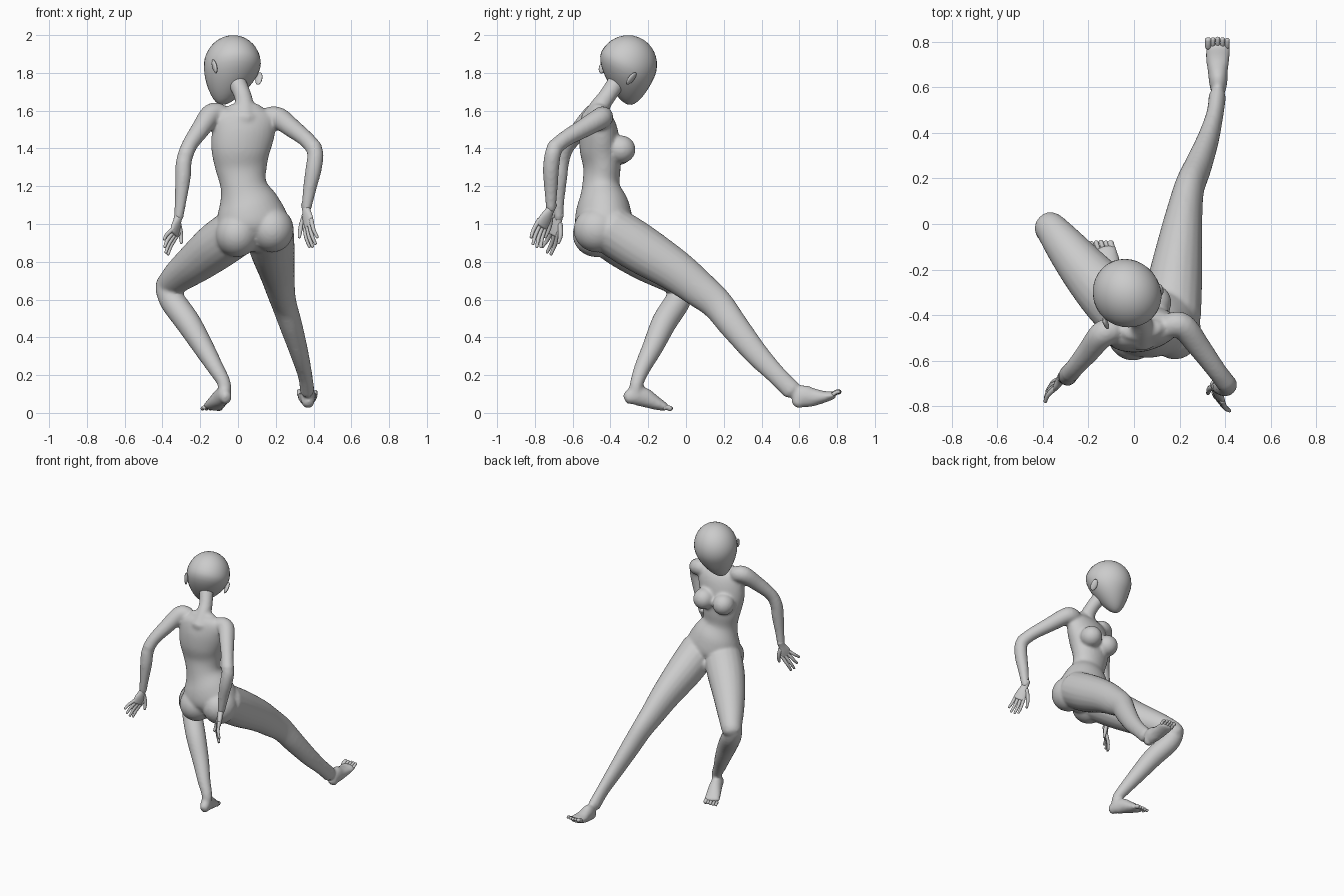
import bpy, bmesh, math
from mathutils import Vector, Matrix


def catmull(p, i, t):
    a, b, c, d = (p[max(0, min(len(p) - 1, i + k))] for k in (-1, 0, 1, 2))
    return [0.5 * (2 * q + (r - o) * t + (2 * o - 5 * q + 4 * r - s) * t * t
                   + (3 * q - o - 3 * r + s) * t ** 3) for o, q, r, s in zip(a, b, c, d)]


def tube(bm, pts, hint=(1, 0, 0), seg=20, sub=5):
    """Smooth loft through (x, y, z, width radius, depth radius) with round ends."""
    pts = [tuple(p) if len(p) == 5 else tuple(p) + (p[3],) for p in pts]
    s = [catmull(pts, i, k / sub) for i in range(len(pts) - 1) for k in range(sub)]
    s.append(list(pts[-1]))
    for end in (0, -1):                      # rounded caps
        c, n = s[end], s[1 if end == 0 else -2]
        d = (Vector(c[:3]) - Vector(n[:3])).normalized() * min(c[3], c[4]) * 0.7
        caps = [list(Vector(c[:3]) + d * math.sin(a)) + [c[3] * math.cos(a), c[4] * math.cos(a)]
                for a in (0.5, 1.0, 1.4)]
        s = caps[::-1] + s if end == 0 else s + caps
    rings = []
    for i, c in enumerate(s):
        t = (Vector(s[min(i + 1, len(s) - 1)][:3]) - Vector(s[max(i - 1, 0)][:3])).normalized()
        u = Vector(hint)
        u = (u - t * u.dot(t)).normalized()
        v = t.cross(u)
        rings.append([bm.verts.new(Vector(c[:3]) + u * c[3] * math.cos(a) + v * c[4] * math.sin(a))
                      for a in (2 * math.pi * k / seg for k in range(seg))])
    for r, q in zip(rings, rings[1:]):
        for k in range(seg):
            bm.faces.new((r[k], r[(k + 1) % seg], q[(k + 1) % seg], q[k]))
    bm.faces.new(rings[0][::-1])
    bm.faces.new(rings[-1])


def ball(bm, c, r, rot=Matrix.Identity(4)):
    m = Matrix.Translation(c) @ rot @ Matrix.Diagonal((*r, 1))
    return bmesh.ops.create_uvsphere(bm, u_segments=32, v_segments=20, radius=1, matrix=m)['verts']


def finish(bm, name, voxel=0, smooth=0):
    bmesh.ops.recalc_face_normals(bm, faces=bm.faces)
    for f in bm.faces:
        f.smooth = True
    me = bpy.data.meshes.new(name)
    bm.to_mesh(me)
    bm.free()
    ob = bpy.data.objects.new(name, me)
    bpy.context.collection.objects.link(ob)
    if voxel:
        m = ob.modifiers.new("fuse", 'REMESH')
        m.mode, m.voxel_size, m.use_smooth_shade = 'VOXEL', voxel, True
        m = ob.modifiers.new("soften", 'SMOOTH')
        m.factor, m.iterations = 0.5, smooth
    return ob


# Body: torso, neck, limbs and feet fused into one skin
bm = bmesh.new()
tube(bm, [(.075, -.43, .93, .17, .11), (.075, -.435, 1.0, .195, .15), (.055, -.44, 1.1, .165, .138),
          (.03, -.45, 1.2, .123, .10), (.017, -.445, 1.3, .138, .098), (.015, -.455, 1.4, .158, .107),
          (.03, -.462, 1.5, .168, .098), (.035, -.468, 1.57, .165, .075), (.035, -.465, 1.61, .10, .05)],
     (1, .13, 0), 32)
tube(bm, [(.035, -.48, 1.55, .08), (.035, -.455, 1.62, .054), (.025, -.415, 1.68, .046),
          (-.01, -.36, 1.76, .05)])
# Breasts and buttocks
for c in ((.09, -.345, 1.395), (-.06, -.36, 1.385)):
    ball(bm, c, (.074, .078, .074))
for c in ((.18, -.47, .97), (-.005, -.475, .945)):
    ball(bm, c, (.115, .125, .12))
# Right arm, left arm
tube(bm, [(.16, -.445, 1.565, .055), (.215, -.45, 1.56, .058), (.29, -.545, 1.505, .05),
          (.36, -.64, 1.45, .043), (.405, -.70, 1.40, .043)], (0, 0, 1))
tube(bm, [(.395, -.69, 1.41, .042), (.41, -.705, 1.37, .043), (.40, -.715, 1.29, .043),
          (.38, -.715, 1.19, .036), (.362, -.715, 1.08, .026)])
tube(bm, [(-.09, -.465, 1.58, .055), (-.14, -.485, 1.58, .058), (-.20, -.56, 1.50, .05),
          (-.255, -.625, 1.42, .042), (-.28, -.655, 1.36, .042)], (0, 0, 1))
tube(bm, [(-.275, -.645, 1.38, .04), (-.288, -.662, 1.32, .042), (-.292, -.67, 1.24, .041),
          (-.303, -.675, 1.13, .032), (-.315, -.675, 1.03, .025)])
# Right leg and foot, stretched
tube(bm, [(.165, -.40, .97, .13), (.18, -.25, .875, .12, .13), (.205, -.06, .755, .095, .112),
          (.225, .07, .655, .077, .097), (.245, .165, .575, .066, .085), (.28, .25, .465, .06, .077),
          (.325, .37, .316, .048, .064), (.355, .48, .20, .038, .052), (.366, .56, .12, .038, .052)])
tube(bm, [(.37, .59, .052, .033, .036), (.37, .62, .085, .04, .06), (.368, .67, .083, .044, .05),
          (.368, .73, .085, .053, .032), (.368, .78, .094, .054, .021)])
# Left leg and foot, bent
tube(bm, [(-.02, -.41, .95, .13), (-.11, -.32, .885, .127), (-.21, -.21, .805, .11),
          (-.30, -.10, .735, .09), (-.355, -.03, .685, .074), (-.375, -.01, .66, .068)], (.7, .7, 0))
tube(bm, [(-.38, -.02, .66, .06), (-.345, -.045, .59, .068), (-.265, -.115, .48, .067),
          (-.185, -.175, .35, .056), (-.12, -.23, .24, .044), (-.075, -.26, .16, .036),
          (-.072, -.27, .10, .036)], (.7, .7, 0))
tube(bm, [(-.064, -.308, .08, .03, .036), (-.073, -.275, .09, .038, .048), (-.09, -.225, .083, .043, .052),
          (-.115, -.16, .052, .052, .036), (-.133, -.115, .033, .056, .023)])
finish(bm, "body", 0.01, 6)

# Toes
for name, c, d, o in (("right_toes", (.368, .785, .098), (0, .034, .016), 1),
                      ("left_toes", (-.135, -.11, .028), (-.012, .036, -.006), -1)):
    bm = bmesh.new()
    for k in range(5):
        b = Vector(c) + Vector(((k - 2) * .021, -abs(k - 2) * .003, 0))
        r = .015 if (k == 0) == (o == 1) and k in (0, 4) else .0105
        e = b + Vector(d) * .9
        tube(bm, [(*b, r), (*((b + e) / 2 + Vector((0, 0, .003))), r * .95), (*e, r)], seg=10, sub=3)
    finish(bm, name)


# Hands: palm, four fingers and thumb
def hand(name, wrist, knuckle, wide, tips, thumb):
    bm = bmesh.new()
    a, b, w = Vector(wrist), Vector(knuckle), Vector(wide).normalized()
    tube(bm, [(*a.lerp(b, -.2), .023), (*a.lerp(b, .15), .025, .02), (*a.lerp(b, .6), .038, .018),
              (*b, .04, .014)], w)
    out = (b - a).cross(w).normalized() * .008
    for k, tip in enumerate(tips):
        s, e = b + w * (k - 1.5) * .021, Vector(tip)
        tube(bm, [(*s.lerp(e, -.2), .012), (*(s.lerp(e, .5) + out), .0105), (*e, .008)], w, 10, 4)
    s, e = a.lerp(b, .3) - w * .022, Vector(thumb)
    tube(bm, [(*s, .015), (*(s.lerp(e, .5) - w * .01), .013), (*e, .008)], (0, 1, 0), 10, 4)
    finish(bm, name)


hand("right_hand", (.36, -.715, 1.085), (.375, -.765, .99), (.55, -.6, .5),
     [(.378, -.768, .88), (.395, -.79, .88), (.41, -.81, .895), (.42, -.82, .93)], (.325, -.745, .93))
hand("left_hand", (-.317, -.675, 1.035), (-.337, -.705, .95), (-.4, -.7, .5),
     [(-.37, -.715, .84), (-.382, -.735, .85), (-.388, -.76, .88), (-.39, -.78, .92)], (-.30, -.675, .90))

# Head: round skull tapering to the chin, turned, nodding and tilted
F = Vector((-.56, .71, -.42)).normalized()
R = Vector((.69, .66, -.31))
R = (R - F * R.dot(F)).normalized()
U = R.cross(F)
turn = Matrix((R, F, U)).transposed().to_4x4()
place = Matrix.Translation((-.03, -.31, 1.84)) @ turn
bm = bmesh.new()
for v in ball(bm, (0, 0, 0), (1, 1, 1)):
    x, y, z = v.co
    t = max(0, -z)
    v.co = place @ Vector((x * .147 * (1 - .28 * t * t), y * .16 * (1 - .2 * t * t) + .105 * t ** 1.8,
                           z * (.16 + .02 * t)))
finish(bm, "head")

# Ears
bm = bmesh.new()
for s in (1, -1):
    ball(bm, place @ Vector((s * .142, -.035, -.06)), (.011, .022, .04),
         turn @ Matrix.Rotation(s * .35, 4, 'Z') @ Matrix.Rotation(s * .2, 4, 'Y'))
finish(bm, "ears")
